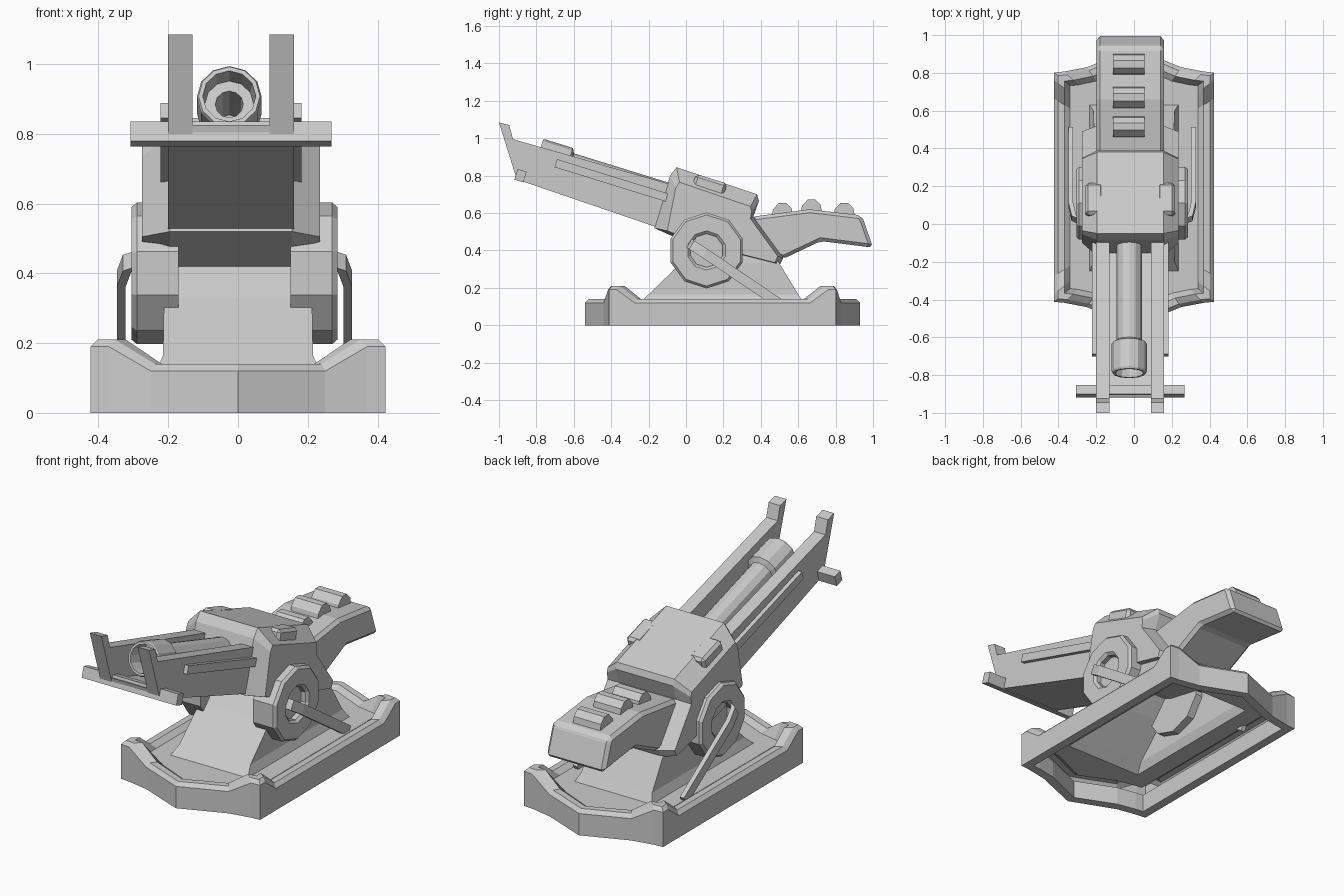
import bpy, bmesh, math
from mathutils import Vector, Matrix

if "Cube" in bpy.data.objects:
    bpy.data.objects.remove(bpy.data.objects["Cube"])

CX = -0.02            # turret centre line
SLOPE = math.radians(-17.2)


def loft(name, rings, caps=(True, True), bevel=0):
    """Join equal-sized closed rings of points into a skin."""
    bm = bmesh.new()
    vr = [[bm.verts.new(p) for p in r] for r in rings]
    n = len(rings[0])
    for a, b in zip(vr, vr[1:]):
        for i in range(n):
            j = (i + 1) % n
            bm.faces.new((a[i], a[j], b[j], b[i]))
    for on, r in zip(caps, (vr[0], vr[-1])):
        if on:
            bm.faces.new(r)
    bmesh.ops.remove_doubles(bm, verts=bm.verts[:], dist=0.0005)
    bmesh.ops.recalc_face_normals(bm, faces=bm.faces[:])
    me = bpy.data.meshes.new(name)
    bm.to_mesh(me)
    bm.free()
    ob = bpy.data.objects.new(name, me)
    bpy.context.collection.objects.link(ob)
    if bevel:
        m = ob.modifiers.new("bevel", "BEVEL")
        m.width, m.segments = bevel, 1
    return ob


def slab(name, profile, x0, x1, bevel=0):
    """Extrude a side (y, z) profile from x0 to x1."""
    return loft(name, [[(x, y, z) for y, z in profile] for x in (x0, x1)], bevel=bevel)


def lathe(name, origin, axis, up, profile, sides):
    """Revolve (distance, radius) pairs about an axis."""
    d, u = Vector(axis).normalized(), Vector(up).normalized()
    v, o = d.cross(u), Vector(origin)
    ang = [2 * math.pi * k / sides for k in range(sides)]
    return loft(name, [[o + d * t + (u * math.cos(a) + v * math.sin(a)) * r for a in ang]
                       for t, r in profile])


def tilted_box(name, centre, size, bevel=0):
    """Box lying along the barrel slope."""
    sx, sy, sz = (s / 2 for s in size)
    m = Matrix.Translation(centre) @ Matrix.Rotation(SLOPE, 4, 'X')
    return loft(name, [[m @ Vector((x, y, z)) for y, z in
                        ((-sy, -sz), (sy, -sz), (sy, sz), (-sy, sz))] for x in (-sx, sx)], bevel=bevel)


# Base tray: rim with raised corners, flowing into floor and hollow pedestal
YC, LOW, HIGH = 0.195, 0.14, 0.21
quarter = [(0.423, 0.47, LOW), (0.423, 0.565, HIGH), (0.423, 0.607, HIGH),
           (0.37, 0.612, HIGH), (0.25, 0.635, LOW)]
half = quarter + [(0, 0.735, LOW)] + [(-x, y, h) for x, y, h in reversed(quarter)]
outline = half + [(-x, -y, h) for x, y, h in half]


def rim(d, zf):
    return [(x * (1 - d / 0.423), YC + y * (1 - d / 0.735), zf(h)) for x, y, h in outline]


def rect(hx, y0, y1, z):
    return [(max(-hx, min(hx, x)), max(y0, min(y1, YC + y * 1.5)), z) for x, y, h in outline]


loft("base_and_pedestal", [
    rim(0.05, lambda h: 0.10), rim(0.05, lambda h: 0), rim(0, lambda h: 0),
    rim(0, lambda h: h - 0.02), rim(0.02, lambda h: h), rim(0.055, lambda h: h),
    rim(0.085, lambda h: 0.118),
    rect(0.235, -0.25, 0.63, 0.118), rect(0.215, -0.20, 0.60, 0.165),
    rect(0.212, -0.03, 0.50, 0.33), rect(0.20, 0.05, 0.45, 0.42)], caps=(False, True))

# Turret housing: full profile in the middle, smaller one on the flanks
full = [(-0.05, 0.845), (0.38, 0.70), (0.39, 0.665), (0.36, 0.58), (0.52, 0.36),
        (0.50, 0.32), (0.10, 0.40), (-0.17, 0.52), (-0.085, 0.80)]
flank = [(-0.035, 0.765), (0.345, 0.635), (0.35, 0.61), (0.345, 0.57), (0.49, 0.37),
         (0.475, 0.335), (0.10, 0.43), (-0.10, 0.505), (-0.055, 0.735)]
loft("turret_housing", [[(CX + x, y, z) for y, z in p] for x, p in
                        ((-0.255, flank), (-0.175, full), (0.175, full), (0.255, flank))])

# Rear counterweight with three ribs on top
slab("counterweight", [(0.35, 0.58), (0.66, 0.62), (0.935, 0.588), (0.95, 0.56), (1.0, 0.415),
                       (0.72, 0.45), (0.52, 0.355), (0.38, 0.42)], CX - 0.178, CX + 0.178, 0.018)
for y, z in ((0.515, 0.60), (0.67, 0.618), (0.845, 0.60)):
    slab("rib", [(y - 0.058, z - 0.02), (y - 0.05, z + 0.02), (y - 0.018, z + 0.055), (y + 0.02, z + 0.055),
                 (y + 0.05, z + 0.025), (y + 0.058, z - 0.02)], -0.11, 0.055)

# Cradle: two side rails, floor plate and cross bar
rail = [(-1.0, 1.085), (-0.945, 1.07), (-0.925, 0.995), (0.0, 0.73), (0.12, 0.43), (-0.905, 0.78)]
floor = [(-0.905, 0.78), (-0.915, 0.825), (0.08, 0.50), (0.12, 0.43)]
slab("cradle_floor", floor, CX - 0.12, CX + 0.12)
for s in (-1, 1):
    slab("cradle_rail", rail, CX + s * 0.11, CX + s * 0.18)
    tilted_box("rail_strip", (CX + s * 0.185, -0.40, 0.775), (0.035, 0.62, 0.045))
tilted_box("cross_bar", (CX, -0.885, 0.80), (0.575, 0.05, 0.06))

# Gun barrel with hollow muzzle
lathe("barrel", (CX - 0.005, -0.79, 0.908), (0, 0.955, -0.295), (0, 0.295, 0.955),
      [(0.86, 0.067), (0.18, 0.067), (0.165, 0.093), (0.01, 0.093), (0, 0.088), (0, 0.076),
       (0.08, 0.07), (0.08, 0.04), (0.3, 0.036)], 12)

# Side pods, trunnion wheels and bent braces
for s in (-1, 1):
    tilted_box("side_pod", (CX + s * 0.19, 0.125, 0.745), (0.095, 0.175, 0.08), 0.015)
    lathe("trunnion_wheel", (-0.01 + s * 0.16, 0.11, 0.40), (s, 0, 0), (0, 0, 1),
          [(0, 0.203), (0.12, 0.203), (0.135, 0.19), (0.135, 0.105), (0.122, 0.09), (0.095, 0.09)], 10)
    path = [(0.25, 0.01, 0.445), (0.295, 0.03, 0.43), (0.312, 0.10, 0.385), (0.312, 0.50, 0.115)]
    rings = []
    for x, y, z in path:
        rings.append([(-0.01 + s * (x + a), y + b * 0.014, z + b * 0.023)
                      for a, b in ((0, -1), (0.025, -1), (0.025, 1), (0, 1))])
    loft("brace", rings)
